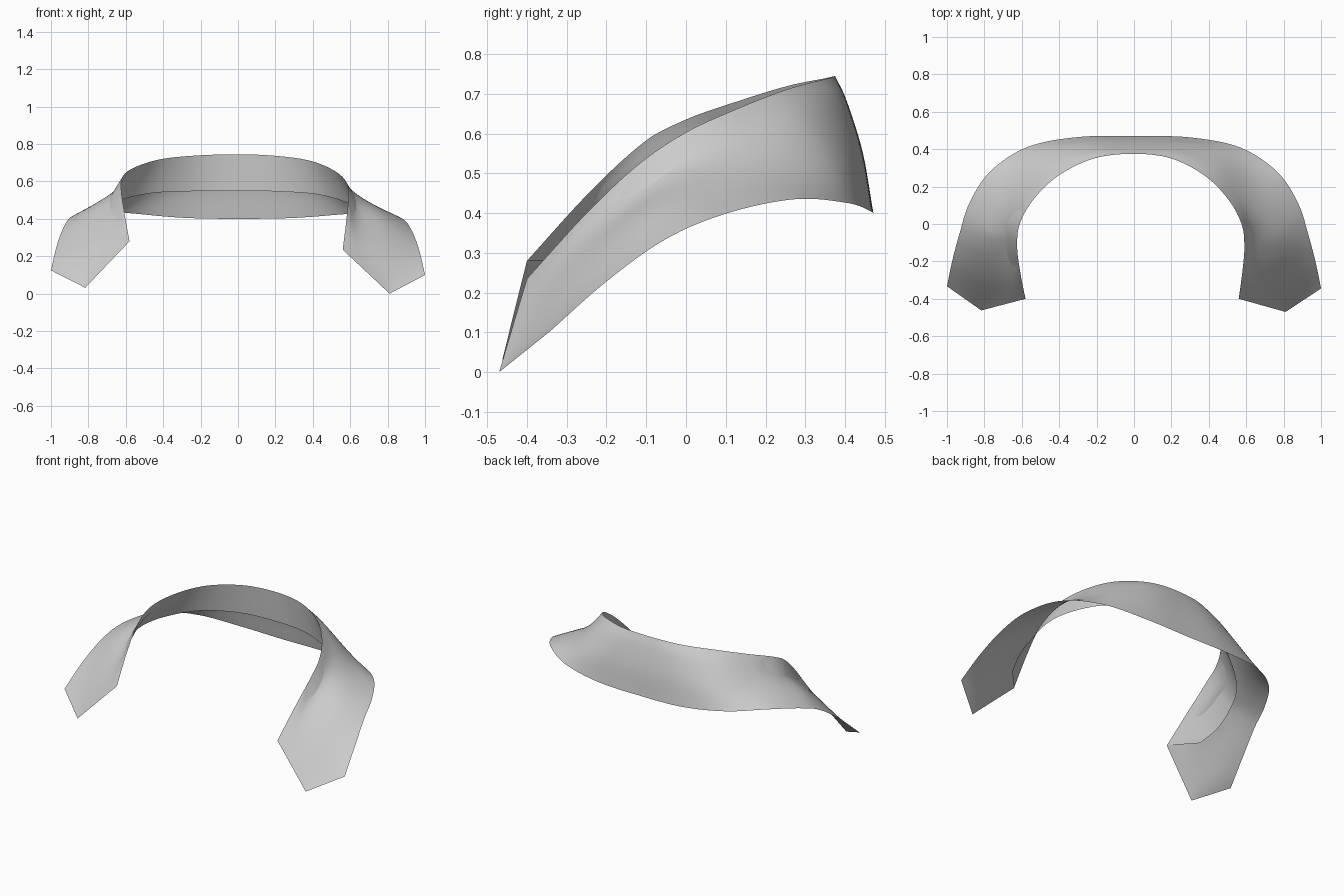
import bpy
from mathutils import Vector

if "Cube" in bpy.data.objects:
    bpy.data.objects.remove(bpy.data.objects["Cube"])

# Guide curves of the collar half, centre back to front tip
FOLD = [(0, .375, .745), (.2, .350, .737), (.38, .257, .712), (.505, .13, .663),
        (.575, 0, .603), (.59, -.12, .522), (.58, -.25, .40), (.56, -.40, .235)]
UPPER = [(0, .405, .68), (.23, .387, .675), (.43, .30, .65), (.57, .165, .582),
         (.63, .02, .525), (.64, -.115, .445), (.65, -.28, .31), (.685, -.435, .118)]
LOWER = [(0, .445, .55), (.27, .432, .55), (.50, .365, .53), (.66, .22, .50),
         (.75, .055, .46), (.78, -.10, .395), (.80, -.28, .235), (.81, -.47, 0)]
OUTER = [(0, .47, .40), (.3, .463, .405), (.57, .408, .425), (.77, .275, .435),
         (.88, .105, .40), (.93, -.05, .335), (.97, -.20, .228), (1, -.345, .10)]
STAND = [(0, .385, .55), (.22, .367, .546), (.43, .28, .53), (.585, .165, .485),
         (.675, .06, .43), (.71, -.04, .365), (.72, -.15, .30), (.69, -.26, .237)]


def spline(points, t):
    """Catmull-Rom point at parameter t (0 .. len-1)."""
    p = [Vector(q) for q in points]
    i = min(int(t), len(p) - 2)
    f = t - i
    b, c = p[i], p[i + 1]
    a = p[i - 1] if i else b * 2 - c
    d = p[i + 2] if i + 2 < len(p) else c * 2 - b
    return .5 * (2 * b + (c - a) * f + (2 * a - 5 * b + 4 * c - d) * f * f
                 + (3 * b - a - 3 * c + d) * f ** 3)


def mirrored(curve):
    """Extend a half curve over the centre back."""
    return [(-x, y, z) for x, y, z in curve[:0:-1]] + curve


def left_lift(p, s, u):
    """The left side sits slightly higher and wider at the fold."""
    w = max(0, -s) / 7
    p.z += .045 * min(1, w * w * 2.2) * (1 - .45 * u)
    p.x -= (.12 * w * (1 - w) + .02 * w * w) * (1 - u)
    p.y += .012 * w * u
    return p


def sheet(name, curves, rows, cols=112):
    """Loft a surface across the guide curves."""
    guides = [mirrored(c) for c in curves]
    n = len(guides) - 1
    verts, faces = [], []
    for i in range(cols + 1):
        t = 14 * i / cols
        s = t - 7
        pts = [spline(g, t) for g in guides]
        flat = max(0, abs(s) - 6) ** 2      # straight-cut edges at the tips
        for j in range(rows + 1):
            v = n * j / rows
            k = min(int(v), n - 1)
            line = pts[k].lerp(pts[k + 1], v - k)
            verts.append(left_lift(spline(pts, v).lerp(line, flat), s, j / rows
                                   if n > 1 else 0))
    r = rows + 1
    for i in range(cols):
        for j in range(rows):
            a = i * r + j
            faces.append((a, a + 1, a + r + 1, a + r))
    me = bpy.data.meshes.new(name)
    me.from_pydata(verts, [], faces)
    me.polygons.foreach_set("use_smooth", [True] * len(faces))
    ob = bpy.data.objects.new(name, me)
    bpy.context.collection.objects.link(ob)
    return ob


# Outer fall of the collar, from fold line to free edge and pointed tips
sheet("collar_fall", [FOLD, UPPER, LOWER, OUTER], 18)
# Inner stand, folded down inside the fall
sheet("collar_stand", [STAND, FOLD], 6)
